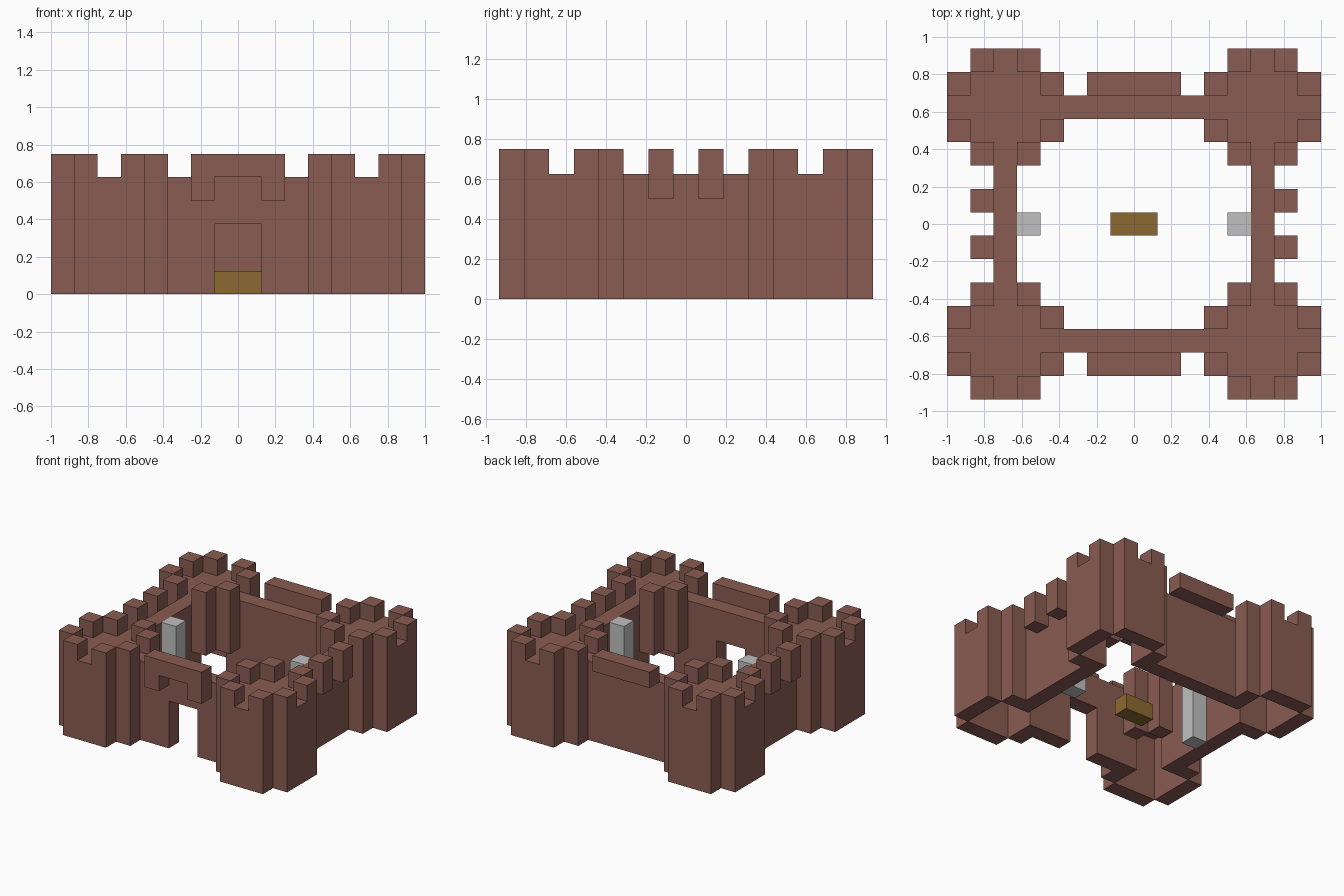
import bpy, bmesh
from mathutils import Vector

U = 0.125  # edge of one building block

cube = bpy.data.objects.get("Cube")
if cube:
    bpy.data.objects.remove(cube, do_unlink=True)


def material(name, rgb):
    mat = bpy.data.materials.new(name)
    mat.use_nodes = True
    mat.diffuse_color = (*rgb, 1)
    mat.node_tree.nodes["Principled BSDF"].inputs["Base Color"].default_value = (*rgb, 1)
    return mat


brick = material("brick_brown", (0.25, 0.107, 0.084))
gold = material("chest_gold", (0.262, 0.144, 0.032))
stone = material("pale_grey", (0.53, 0.53, 0.53))


def block(xs, ys, zs):
    """Set of grid cells filling inclusive ranges."""
    return {(i, j, k) for i in range(xs[0], xs[1] + 1)
            for j in range(ys[0], ys[1] + 1) for k in range(zs[0], zs[1] + 1)}


def mirror_x(cells):
    return {(-1 - i, j, k) for i, j, k in cells}


def mirror_y(cells):
    return {(i, -j, k) for i, j, k in cells}


def build(name, cells, mat, solid):
    """Mesh the cells, skipping faces shared with solid neighbours."""
    bm = bmesh.new()
    for cell in cells:
        centre = Vector((cell[0] + 0.5, cell[1], cell[2] + 0.5))
        for axis in range(3):
            for sign in (-1, 1):
                near = list(cell)
                near[axis] += sign
                if tuple(near) in solid:
                    continue
                n, a, b = Vector(), Vector(), Vector()
                n[axis] = sign / 2
                a[(axis + 1) % 3] = 0.5
                b[(axis + 2) % 3] = sign / 2
                corners = (-a - b, a - b, a + b, b - a)
                bm.faces.new([bm.verts.new((centre + n + c) * U) for c in corners])
    bmesh.ops.remove_doubles(bm, verts=bm.verts[:], dist=0.001)
    bmesh.ops.dissolve_limit(bm, angle_limit=0.01, verts=bm.verts[:], edges=bm.edges[:])
    mesh = bpy.data.meshes.new(name)
    bm.to_mesh(mesh)
    bm.free()
    mesh.materials.append(mat)
    obj = bpy.data.objects.new(name, mesh)
    bpy.context.collection.objects.link(obj)


# Corner tower: hollow ring, roof, merlons, low doorways facing the courtyard
tower = set()
for a in range(-2, 3):
    for b in range(-2, 3):
        if abs(a) + abs(b) == 4:
            continue
        ring = max(abs(a), abs(b)) == 2
        column = {4}
        if ring:
            column |= set(range(2 if a + b == 3 else 0, 5))
            if a and b:
                column.add(5)
        tower |= {(5 - a, 5 - b, k) for k in column}

# Curtain walls
back_wall = block((-3, 2), (5, 5), (0, 4))
front_wall = mirror_y(back_wall) - block((-1, 0), (-5, -5), (0, 2))
side_wall = block((5, 5), (-2, 2), (0, 4))

# Parapets overhanging the walls
side_merlons = block((6, 6), (-1, -1), (4, 5)) | block((6, 6), (1, 1), (4, 5))
back_parapet = block((-2, 1), (6, 6), (5, 5))
gate_hood = block((-2, 1), (-6, -6), (4, 5)) - block((-1, 0), (-6, -6), (4, 4))

brick_parts = {
    "back_left_tower": tower,
    "back_right_tower": mirror_x(tower),
    "front_left_tower": mirror_y(tower),
    "front_right_tower": mirror_x(mirror_y(tower)),
    "back_wall": back_wall,
    "front_wall": front_wall,
    "left_wall": side_wall,
    "right_wall": mirror_x(side_wall),
    "left_merlons": side_merlons,
    "right_merlons": mirror_x(side_merlons),
    "back_parapet": back_parapet,
    "gate_hood": gate_hood,
}
castle = set().union(*brick_parts.values())
for name, cells in brick_parts.items():
    build(name, cells, brick, castle)

# Courtyard pillars and chest
pillar = block((4, 4), (0, 0), (0, 4))
chest = block((-1, 0), (0, 0), (0, 0))
build("left_pillar", pillar, stone, pillar)
build("right_pillar", mirror_x(pillar), stone, mirror_x(pillar))
build("chest", chest, gold, chest)
